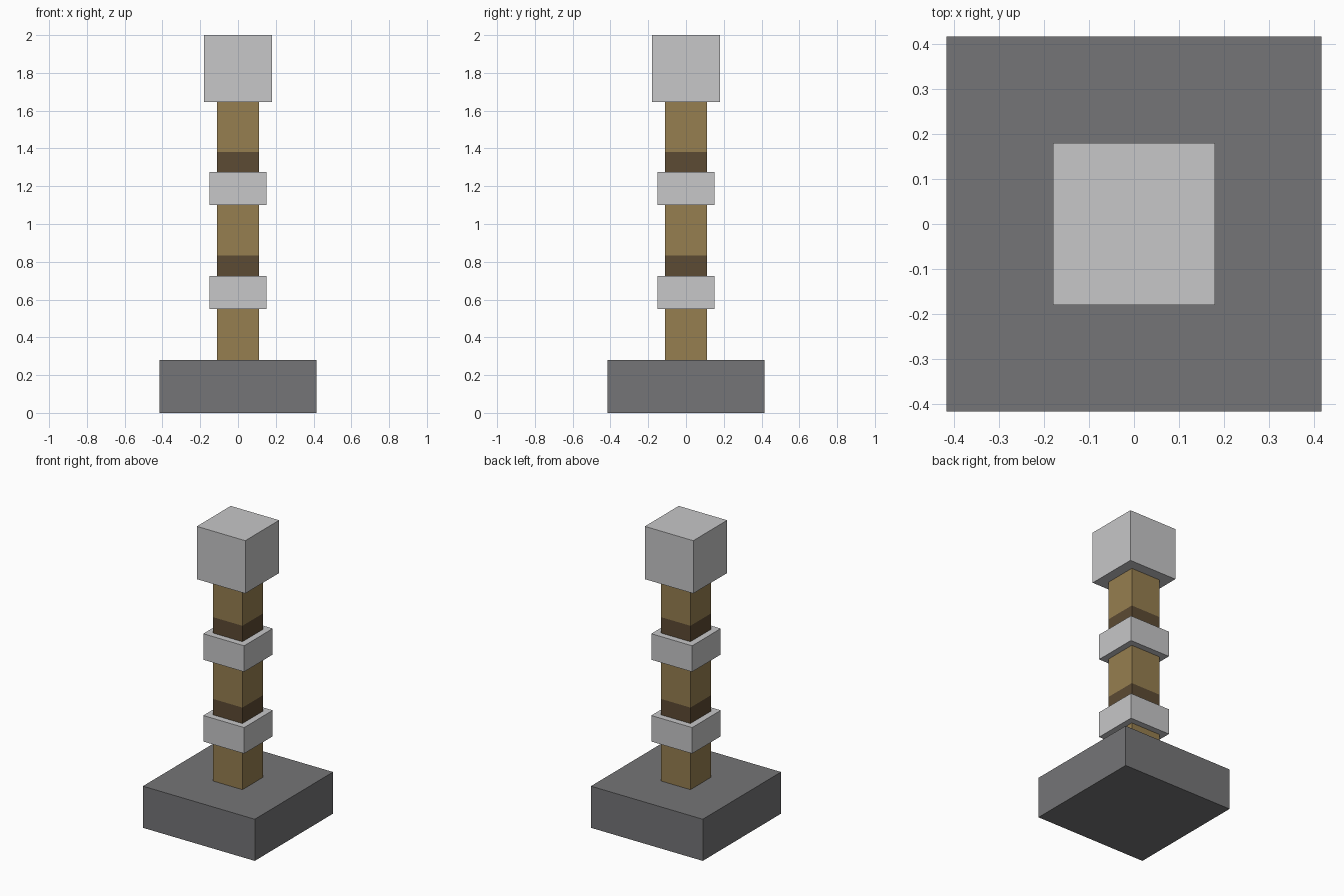
import bpy
import bmesh

old = bpy.data.objects.get("Cube")
if old:
    bpy.data.objects.remove(old, do_unlink=True)


def make_material(name, rgb):
    mat = bpy.data.materials.new(name)
    mat.use_nodes = True
    color = (*rgb, 1.0)
    mat.diffuse_color = color
    mat.node_tree.nodes["Principled BSDF"].inputs["Base Color"].default_value = color
    return mat


light_grey = make_material("light grey", (0.57, 0.57, 0.58))
dark_grey = make_material("dark grey", (0.178, 0.178, 0.184))
wood = make_material("wood", (0.305, 0.209, 0.08))
dark_wood = make_material("dark wood", (0.107, 0.069, 0.033))


def make_block(name, half, bottom, top, *materials, cuts=()):
    """Square block centred on the z axis, optionally cut at given heights."""
    bm = bmesh.new()
    bmesh.ops.create_cube(bm, size=1)
    for v in bm.verts:
        v.co.x *= 2 * half
        v.co.y *= 2 * half
        v.co.z = top if v.co.z > 0 else bottom
    for z in cuts:
        bmesh.ops.bisect_plane(bm, geom=bm.verts[:] + bm.edges[:] + bm.faces[:],
                               plane_co=(0, 0, z), plane_no=(0, 0, 1))
    mesh = bpy.data.meshes.new(name)
    bm.to_mesh(mesh)
    bm.free()
    for mat in materials:
        mesh.materials.append(mat)
    obj = bpy.data.objects.new(name, mesh)
    bpy.context.collection.objects.link(obj)
    return obj


# Base and cap
make_block("base", 0.416, 0, 0.28, dark_grey)
make_block("cap", 0.18, 1.645, 2, light_grey)

# Collars, each with a dark band on the post just above it
collars = {"lower_collar": 0.55, "upper_collar": 1.1}
bands = []
for name, z in collars.items():
    make_block(name, 0.152, z, z + 0.175, light_grey)
    bands.append((z + 0.175, z + 0.282))

# Post, coloured by height
post = make_block("post", 0.11, 0.27, 1.655, wood, dark_wood,
                  cuts=[z for band in bands for z in band])
for face in post.data.polygons:
    if any(low < face.center.z < high for low, high in bands):
        face.material_index = 1
